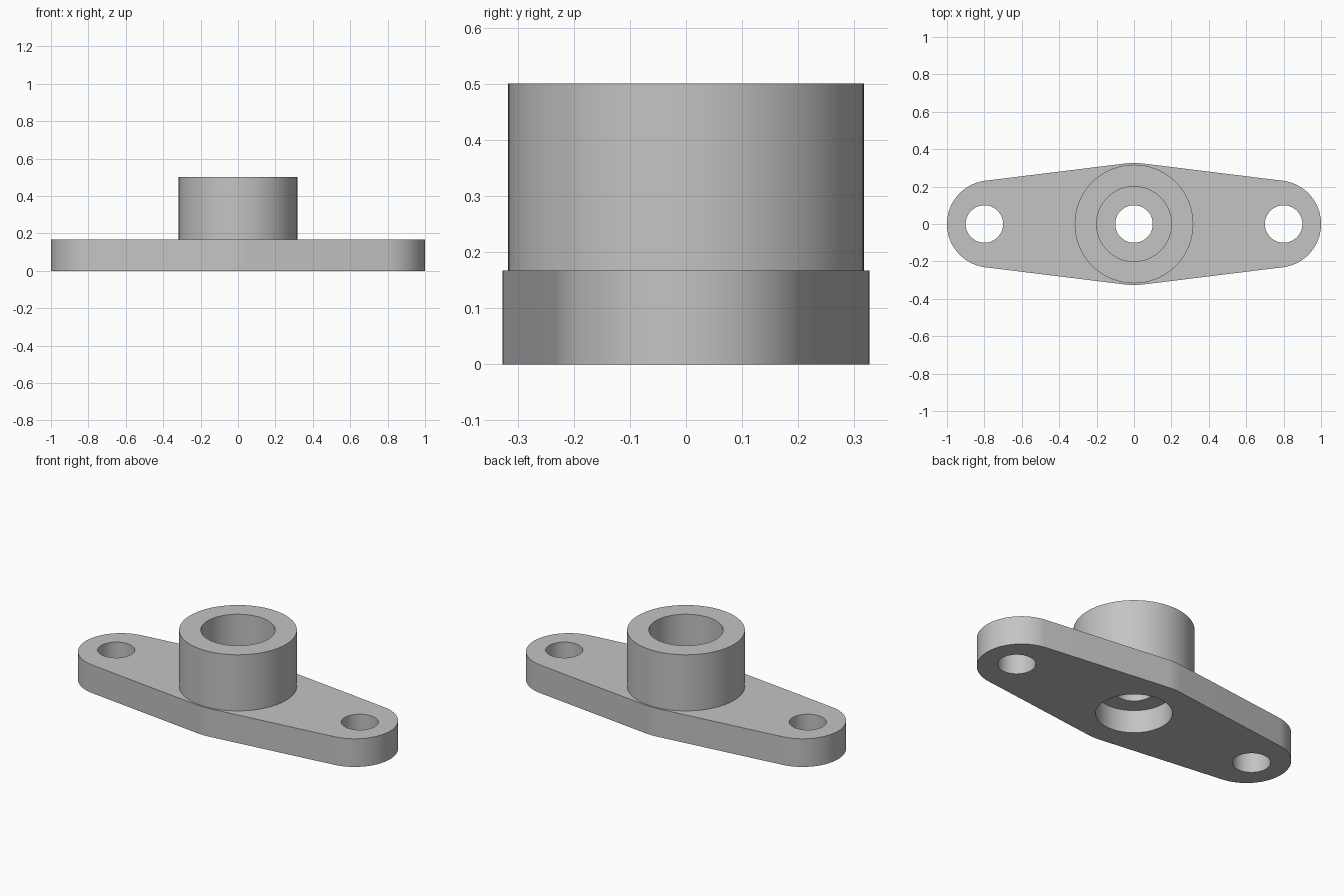
import bpy
import bmesh
import math

if "Cube" in bpy.data.objects:
    bpy.data.objects.remove(bpy.data.objects["Cube"])

END_X, END_R, MID_R = 0.767, 0.233, 0.327   # flange outline circles
PLATE_TOP, BOSS_TOP = 0.167, 0.5
SEGMENTS = 96

metal = bpy.data.materials.new("grey metal")
metal.diffuse_color = (0.55, 0.55, 0.55, 1)
metal.use_nodes = True
metal.node_tree.nodes["Principled BSDF"].inputs["Base Color"].default_value = metal.diffuse_color


def prism(name, outline, z0, z1):
    """Extrude a closed counter-clockwise outline from z0 to z1."""
    bm = bmesh.new()
    base = bm.faces.new([bm.verts.new((x, y, z0)) for x, y in outline])
    top = bmesh.ops.extrude_face_region(bm, geom=[base])["geom"]
    bmesh.ops.translate(bm, vec=(0, 0, z1 - z0),
                        verts=[v for v in top if isinstance(v, bmesh.types.BMVert)])
    bmesh.ops.recalc_face_normals(bm, faces=bm.faces)
    mesh = bpy.data.meshes.new(name)
    bm.to_mesh(mesh)
    bm.free()
    mesh.materials.append(metal)
    obj = bpy.data.objects.new(name, mesh)
    bpy.context.collection.objects.link(obj)
    return obj


def arc(cx, r, a0, a1, n):
    return [(cx + r * math.cos(a0 + (a1 - a0) * i / n),
             r * math.sin(a0 + (a1 - a0) * i / n)) for i in range(n + 1)]


def cylinder(name, x, r, z0, z1):
    return prism(name, arc(x, r, 0, math.tau, SEGMENTS)[:-1], z0, z1)


def combine(target, other, operation):
    """Apply a boolean and remove the helper solid."""
    mod = target.modifiers.new(operation.lower(), 'BOOLEAN')
    mod.operation, mod.solver, mod.object = operation, 'EXACT', other
    bpy.context.view_layer.objects.active = target
    bpy.ops.object.modifier_apply(modifier=mod.name)
    bpy.data.objects.remove(other)


# Flange plate: two round ends joined by tangents to a wider middle
a = math.acos((MID_R - END_R) / END_X)
outline = (arc(END_X, END_R, -a, a, 48)
           + arc(0, MID_R, a, math.pi - a, 6)
           + arc(-END_X, END_R, math.pi - a, math.pi + a, 48)
           + arc(0, MID_R, math.pi + a, math.tau - a, 6))
flange = prism("flange_with_boss", outline, 0, PLATE_TOP)

# Round boss in the middle
combine(flange, cylinder("boss", 0, 0.317, 0.08, BOSS_TOP), 'UNION')

# Bolt holes, bores from both ends, and the narrow hole through the inner web
for x, r, z0, z1 in ((-0.8, 0.1, -0.1, 0.3), (0.8, 0.1, -0.1, 0.3),
                     (0, 0.2, -0.1, 0.133), (0, 0.2, 0.233, 0.6),
                     (0, 0.1, 0.1, 0.3)):
    combine(flange, cylinder("cutter", x, r, z0, z1), 'DIFFERENCE')

flange.select_set(True)
bpy.context.view_layer.objects.active = flange
bpy.ops.object.shade_smooth_by_angle(angle=math.radians(30))
